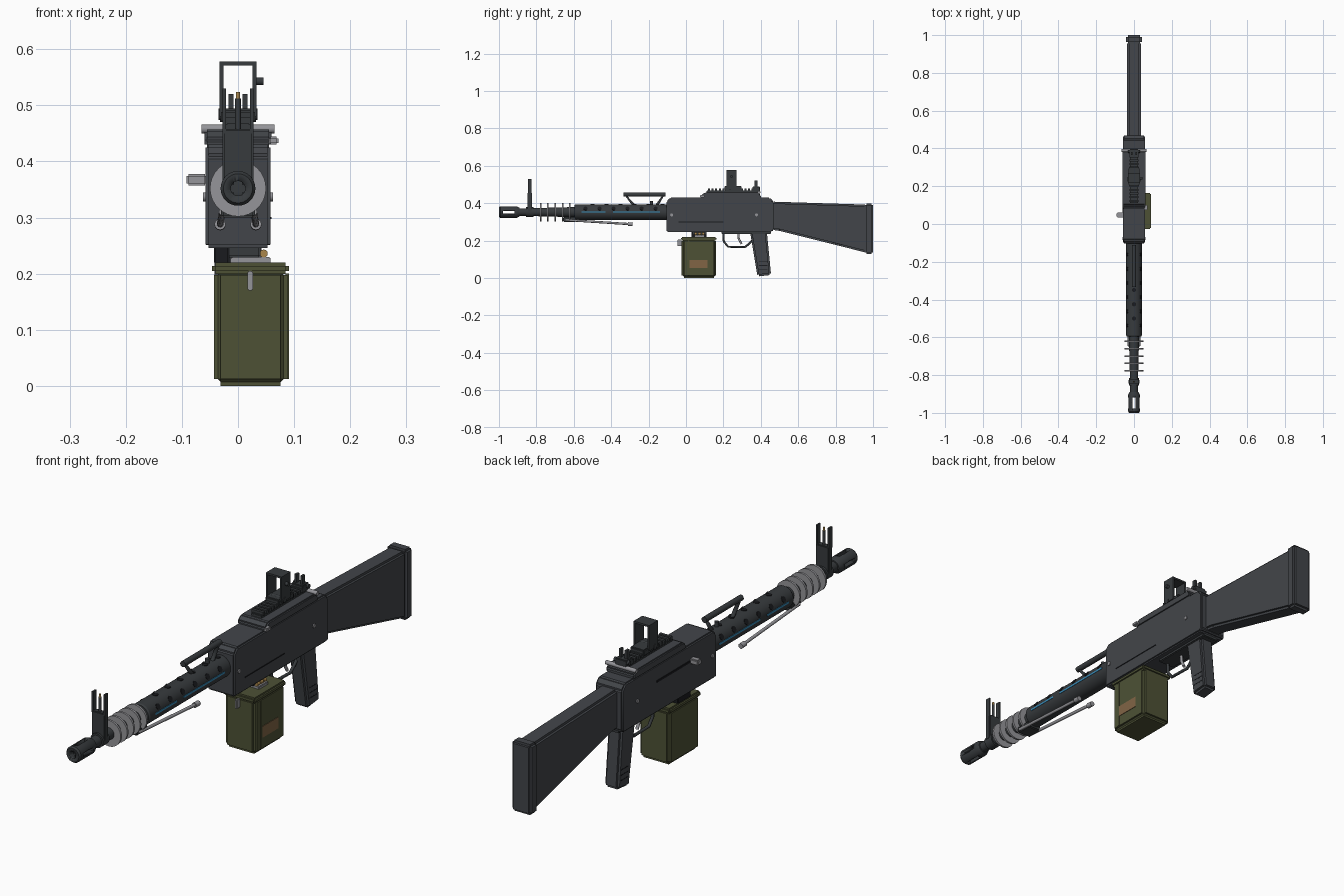
import bpy, bmesh
from math import sin, cos, radians
from mathutils import Vector

cube = bpy.data.objects.get("Cube")
if cube:
    bpy.data.objects.remove(cube, do_unlink=True)


def material(name, r, g, b):
    m = bpy.data.materials.new(name)
    m.use_nodes = True
    m.diffuse_color = (r, g, b, 1)
    m.node_tree.nodes["Principled BSDF"].inputs["Base Color"].default_value = (r, g, b, 1)
    return m


BODY = material("slate polymer", .055, .06, .068)
STEEL = material("dark steel", .038, .043, .047)
BLACK = material("black recess", .01, .011, .013)
LIGHT = material("light grey metal", .3, .3, .32)
GREEN = material("olive green", .075, .083, .036)
LABEL = material("tan label", .22, .13, .06)
BLUE = material("blue stripe", .04, .27, .5)
BRASS = material("brass", .4, .24, .07)
AXIS = .352  # height of the bore


def finish(name, bm, mat, bevel=0, segments=2):
    if bevel:
        bmesh.ops.remove_doubles(bm, verts=bm.verts, dist=.0001)
        bmesh.ops.bevel(bm, geom=bm.edges[:], offset=bevel, segments=segments,
                        affect='EDGES', clamp_overlap=True)
    bmesh.ops.recalc_face_normals(bm, faces=bm.faces)
    mesh = bpy.data.meshes.new(name)
    bm.to_mesh(mesh)
    bm.free()
    mesh.materials.append(mat)
    ob = bpy.data.objects.new(name, mesh)
    bpy.context.collection.objects.link(ob)
    bpy.ops.object.select_all(action='DESELECT')
    ob.select_set(True)
    bpy.context.view_layer.objects.active = ob
    bpy.ops.object.shade_smooth_by_angle(angle=radians(32))
    return ob


def box(name, mat, x, y, z, bevel=0, segments=2):
    bm = bmesh.new()
    bmesh.ops.create_cube(bm, size=1)
    for v in bm.verts:
        v.co = [(a + b) / 2 + c * (b - a) for (a, b), c in zip((x, y, z), v.co)]
    return finish(name, bm, mat, bevel, segments)


def side_profile(name, mat, points, half, bevel=0):
    """Extrude a (y, z) outline across x."""
    bm = bmesh.new()
    face = bm.faces.new([bm.verts.new((-half, y, z)) for y, z in points])
    out = bmesh.ops.extrude_face_region(bm, geom=[face])
    moved = [v for v in out["geom"] if isinstance(v, bmesh.types.BMVert)]
    bmesh.ops.translate(bm, verts=moved, vec=(2 * half, 0, 0))
    return finish(name, bm, mat, bevel)


def rod(name, mat, a, b, r, r2=None, sides=24):
    a, b = Vector(a), Vector(b)
    bm = bmesh.new()
    bmesh.ops.create_cone(bm, cap_ends=True, segments=sides, radius1=r,
                          radius2=r if r2 is None else r2, depth=(b - a).length)
    bm.transform((b - a).to_track_quat('Z', 'Y').to_matrix().to_4x4())
    bmesh.ops.translate(bm, verts=bm.verts, vec=(a + b) / 2)
    return finish(name, bm, mat)


def turned(name, mat, profile, sides=32):
    """Spin a (y, radius) outline about the bore."""
    bm = bmesh.new()
    verts = [bm.verts.new((0, y, AXIS + r)) for y, r in profile]
    edges = [bm.edges.new(p) for p in zip(verts, verts[1:])]
    bmesh.ops.spin(bm, geom=verts + edges, cent=(0, 0, AXIS), axis=(0, 1, 0),
                   angle=radians(360), steps=sides)
    bmesh.ops.remove_doubles(bm, verts=bm.verts, dist=.0001)
    return finish(name, bm, mat)


def pipe(name, mat, points, r):
    curve = bpy.data.curves.new(name, 'CURVE')
    curve.dimensions, curve.bevel_depth, curve.bevel_resolution = '3D', r, 3
    curve.use_fill_caps = True
    line = curve.splines.new('POLY')
    line.points.add(len(points) - 1)
    for p, co in zip(line.points, points):
        p.co = (*co, 1)
    curve.materials.append(mat)
    ob = bpy.data.objects.new(name, curve)
    bpy.context.collection.objects.link(ob)


def cut(target, cutter):
    mod = target.modifiers.new("cut", 'BOOLEAN')
    mod.object, mod.operation, mod.solver = cutter, 'DIFFERENCE', 'EXACT'
    cutter.hide_render = True
    cutter.hide_set(True)


# Barrel, muzzle and cooling rings
turned("barrel", STEEL, [(-.9, 0), (-.9, .02), (-.83, .021), (-.6, .027), (-.55, .027), (-.55, 0)])
muzzle = turned("flash_hider", STEEL, [(-1, 0), (-1, .026), (-.993, .031), (-.905, .031),
                                       (-.89, .024), (-.885, 0)])
cut(muzzle, box("slot_cutter_side", BLACK, (-.1, .1), (-.978, -.918), (AXIS - .007, AXIS + .007)))
cut(muzzle, box("slot_cutter_top", BLACK, (-.007, .007), (-.978, -.918), (.25, .45)))
cut(muzzle, rod("bore_cutter", BLACK, (0, -1.05, AXIS), (0, -.95, AXIS), .013))
for i in range(5):
    y = -.777 + i * .039
    rod("cooling_ring", LIGHT, (0, y - .004, AXIS), (0, y + .004, AXIS), .05, sides=32)

# Perforated jacket with painted side stripes
turned("barrel_jacket", STEEL, [(-.596, 0), (-.596, .038), (-.59, .042), (-.1, .042), (-.1, 0)])
for angle, shift in ((28, 0), (90, .037), (152, 0)):
    d = Vector((cos(radians(angle)), 0, sin(radians(angle))))
    for i in range(6):
        c = Vector((0, -.537 + shift + i * .075, AXIS))
        rod("jacket_hole", BLACK, c + d * .036, c + d * .043, .011, sides=16)
for s in (-1, 1):
    for y in ((-.56, -.43), (-.39, -.14)):
        box("jacket_stripe", BLUE, sorted((s * .038, s * .0435)), y, (AXIS - .003, AXIS + .004))

# Front sight
turned("front_sight_collar", STEEL, [(-.855, 0), (-.855, .027), (-.815, .027), (-.815, 0)])
box("front_sight_base", STEEL, (-.028, .028), (-.847, -.823), (.352, .458), .003)
for s in (-1, 1):
    box("front_sight_ear", STEEL, sorted((s * .021, s * .028)), (-.845, -.825), (.45, .53))
rod("front_sight_post", STEEL, (0, -.835, .45), (0, -.835, .512), .005, sides=12)
rod("front_sight_bead", BRASS, (0, -.835, .512), (0, -.835, .524), .004, sides=12)

# Folded bipod legs
box("bipod_pivot", STEEL, (-.03, .03), (-.655, -.59), (.3, .325), .004)
for s in (-1, 1):
    rod("bipod_leg", LIGHT, (s * .028, -.645, .31), (s * .032, -.3, .288), .006, sides=12)
    rod("bipod_foot", LIGHT, (s * .032, -.31, .288), (s * .032, -.285, .287), .01, sides=12)

# Carrying handle
pipe("handle_frame", STEEL, [(0, -.28, .39), (0, -.326, .446), (0, -.118, .446), (0, -.155, .39)], .008)
rod("handle_grip", STEEL, (0, -.334, .446), (0, -.11, .446), .011)
rod("handle_catch", STEEL, (0, -.185, .38), (0, -.185, .412), .008, sides=12)

# Receiver and top cover
side_profile("receiver", BODY, [(-.104, .246), (.46, .246), (.468, .254), (.468, .408),
                                (.448, .43), (-.085, .43), (-.104, .41)], .058, .007)
side_profile("top_cover", BODY, [(.08, .425), (.4, .425), (.4, .444), (.385, .457),
                                 (.1, .457), (.08, .44)], .06, .005)
rod("cover_pin", LIGHT, (-.065, .39, .458), (.065, .39, .458), .008, sides=16)
box("cover_latch", LIGHT, (.055, .072), (.075, .1), (.43, .444), .003)
for s in (-1, 1):
    for y in (-.077, .377):
        rod("receiver_pin", LIGHT, (s * .05, y, .337), (s * .062, y, .337), .008, sides=16)
box("charging_slot", BLACK, (-.0605, -.055), (.04, .26), (.363, .371))
box("side_seam", BLACK, (.055, .0595), (-.04, .2), (.297, .301))
box("charging_handle", LIGHT, (-.092, -.055), (.035, .06), (.357, .378), .004)

# Sight rail, optic frame and rear sight
box("rail_base", STEEL, (-.022, .022), (.11, .385), (.45, .468), .002)
for i in range(14):
    y = .117 + i * .0195
    box("rail_tooth", STEEL, (-.025, .025), (y, y + .011), (.464, .478))
box("optic_foot", STEEL, (-.03, .03), (.205, .298), (.468, .492), .004)
rod("optic_clamp", STEEL, (-.035, .235, .484), (.035, .235, .484), .01)
for s in (-1, 1):
    box("optic_post", STEEL, sorted((s * .026, s * .033)), (.217, .27), (.48, .578))
box("optic_top", STEEL, (-.033, .033), (.217, .27), (.571, .578))
rod("optic_knob", STEEL, (.03, .243, .543), (.045, .243, .543), .007, sides=16)
box("rear_sight_base", STEEL, (-.025, .025), (.355, .395), (.46, .488), .003)
for s in (-1, 1):
    box("rear_sight_ear", STEEL, sorted((s * .008, s * .017)), (.366, .382), (.48, .52))
rod("rear_sight_drum", STEEL, (-.032, .385, .478), (.032, .385, .478), .008, sides=16)

# Stock and butt pad
side_profile("stock", BODY, [(.46, .257), (.5, .252), (.965, .135), (.965, .392), (.46, .408)], .036, .009)
box("butt_pad", BODY, (-.042, .042), (.955, 1), (.128, .398), .009)

# Pistol grip, guard and trigger
side_profile("grip", BODY, [(.342, .25), (.382, .008), (.455, .016), (.432, .25)], .03, .009)
for s in (-1, 1):
    for z in (.045, .065, .085):
        box("grip_groove", BLACK, sorted((s * .025, s * .0305)), (.39, .435), (z, z + .004))
box("trigger_plate", STEEL, (-.035, .035), (.19, .455), (.235, .25), .003)
pipe("trigger_guard", STEEL, [(0, .2, .24), (0, .202, .195), (0, .225, .167), (0, .315, .165),
                              (0, .34, .185), (0, .355, .2)], .006)
pipe("trigger", LIGHT, [(0, .28, .24), (0, .282, .21), (0, .297, .182)], .006)

# Ammunition box
box("ammo_box", GREEN, (-.043, .088), (-.023, .161), (0, .21), .012, 3)
box("ammo_lid", GREEN, (-.046, .091), (-.027, .164), (.199, .22), .006)
box("box_rib", GREEN, (.085, .0905), (.01, .018), (.012, .2))
box("box_label", LABEL, (.084, .09), (.018, .115), (.053, .096))
box("box_clip", LIGHT, (.017, .027), (-.045, -.024), (.17, .205), .002)

# Feed between box and receiver
box("feed_plate", LIGHT, (-.013, .058), (.045, .1), (.217, .23), .002)
box("feed_bracket", BLACK, (-.043, -.015), (.03, .11), (.217, .25), .003)
box("feed_throat", STEEL, (-.03, .04), (.035, .11), (.229, .25), .003)
for i in range(3):
    rod("cartridge", BRASS, (.046, .045 + i * .02, .236), (.046, .06 + i * .02, .236), .007, sides=12)
